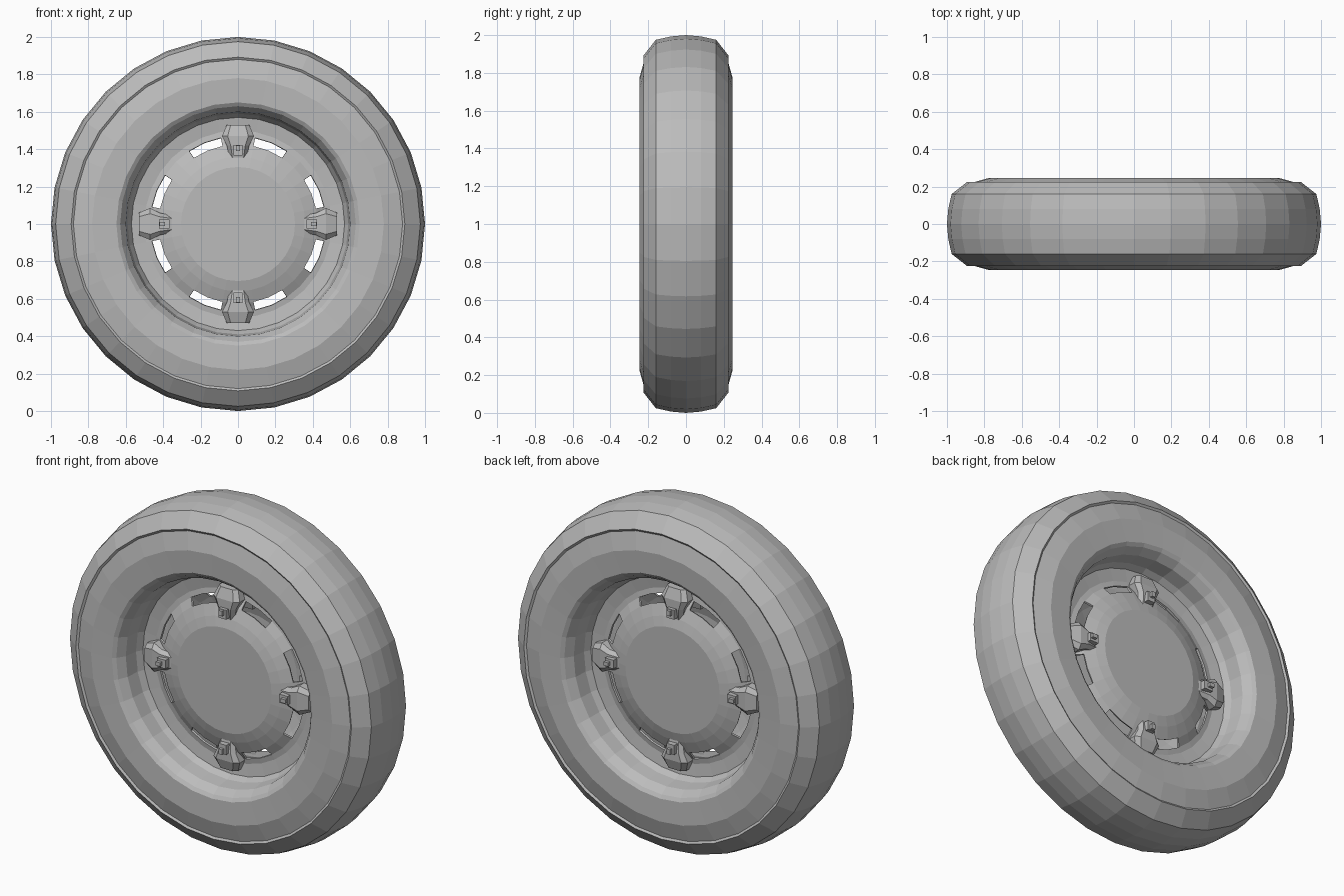
import bpy, bmesh, math
from mathutils import Matrix, Vector

if "Cube" in bpy.data.objects:
    bpy.data.objects.remove(bpy.data.objects["Cube"])

SEGMENTS = 32
grey = bpy.data.materials.new("plain grey")
grey.use_nodes = True
colour = (0.5, 0.5, 0.5, 1)
grey.diffuse_color = colour
grey.node_tree.nodes["Principled BSDF"].inputs["Base Color"].default_value = colour


def finish(bm, name):
    mesh = bpy.data.meshes.new(name)
    bm.to_mesh(mesh)
    bm.free()
    mesh.materials.append(grey)
    obj = bpy.data.objects.new(name, mesh)
    bpy.context.collection.objects.link(obj)
    return obj


def revolve(name, profile, slot_band=None, capped=False):
    """Turn (radius, y) points around the axle, leaving slots open in one band."""
    bm = bmesh.new()
    rings = []
    for r, y in profile:
        rings.append([])
        for j in range(SEGMENTS):
            t = math.tau * j / SEGMENTS
            rings[-1].append(bm.verts.new((r * math.sin(t), y, 1 + r * math.cos(t))))
    for i in range(len(rings) - 1):
        a, b = rings[i], rings[i + 1]
        for j in range(SEGMENTS):
            k = (j + 1) % SEGMENTS
            # two slots per quarter turn, one either side of each lug
            if i == slot_band and j % 8 in (1, 2, 5, 6):
                continue
            bm.faces.new((a[j], a[k], b[k], b[j]))
    if capped:
        ring = rings[0] if profile[0][0] < profile[-1][0] else rings[-1][::-1]
        bm.faces.new(ring[::-1])
    return finish(bm, name)


def mirrored(points):
    return [(r, -y) for r, y in reversed(points)]


# Tyre: sidewall, shoulder groove and rounded tread
side = [(0.63, -0.225), (0.65, -0.238), (0.78, -0.245), (0.88, -0.217),
        (0.892, -0.225), (0.975, -0.16), (0.993, -0.08)]
revolve("tyre", side + [(1.0, 0)] + mirrored(side))

# Wheel faces: hub cap, slotted cone, web and barrel
wheel = [(0.305, -0.125), (0.36, -0.11), (0.425, -0.085), (0.47, -0.06),
         (0.50, -0.055), (0.57, -0.065), (0.59, -0.10), (0.60, -0.18), (0.63, -0.225)]
for name, points, band in (("front_rim", wheel, 2),
                           ("back_rim", mirrored(wheel), len(wheel) - 4)):
    rim = revolve(name, points, band, True)
    shell = rim.modifiers.new("thickness", "SOLIDIFY")
    shell.thickness = 0.012
    shell.offset = -1


def prism(bm, sections):
    """Loft rectangles given as (radius, half width, front y, back y)."""
    loops = []
    for r, w, front, back in sections:
        bevel = w * 0.65
        pts = [(-w, back), (-w, front + 0.02), (-bevel, front),
               (bevel, front), (w, front + 0.02), (w, back)]
        loops.append([bm.verts.new((x, y, r)) for x, y in pts])
    for a, b in zip(loops, loops[1:]):
        for j in range(len(a)):
            k = (j + 1) % len(a)
            bm.faces.new((a[j], a[k], b[k], b[j]))
    bm.faces.new(loops[0][::-1])
    bm.faces.new(loops[-1])


def box(bm, centre, size):
    matrix = Matrix.Translation(Vector(centre)) @ Matrix.Diagonal((*size, 1))
    bmesh.ops.create_cube(bm, size=1, matrix=matrix)


# Four lugs with clips on each face of the wheel
for face, turn in (("front", 0), ("back", math.pi)):
    for n in range(4):
        place = (Matrix.Translation((0, 0, 1)) @ Matrix.Rotation(turn, 4, "Z")
                 @ Matrix.Rotation(n * math.pi / 2, 4, "Y"))
        lug = bmesh.new()
        prism(lug, [(0.35, 0.045, -0.11, -0.07), (0.42, 0.06, -0.125, -0.05),
                    (0.47, 0.085, -0.125, -0.045), (0.53, 0.06, -0.105, -0.045)])
        clip = bmesh.new()
        box(clip, (0, -0.125, 0.395), (0.05, 0.04, 0.055))
        box(clip, (0, -0.153, 0.405), (0.022, 0.02, 0.03))
        for bm, part in ((lug, "lug"), (clip, "clip")):
            bmesh.ops.recalc_face_normals(bm, faces=bm.faces[:])
            bm.transform(place)
            finish(bm, f"{face}_{part}_{n + 1}")
